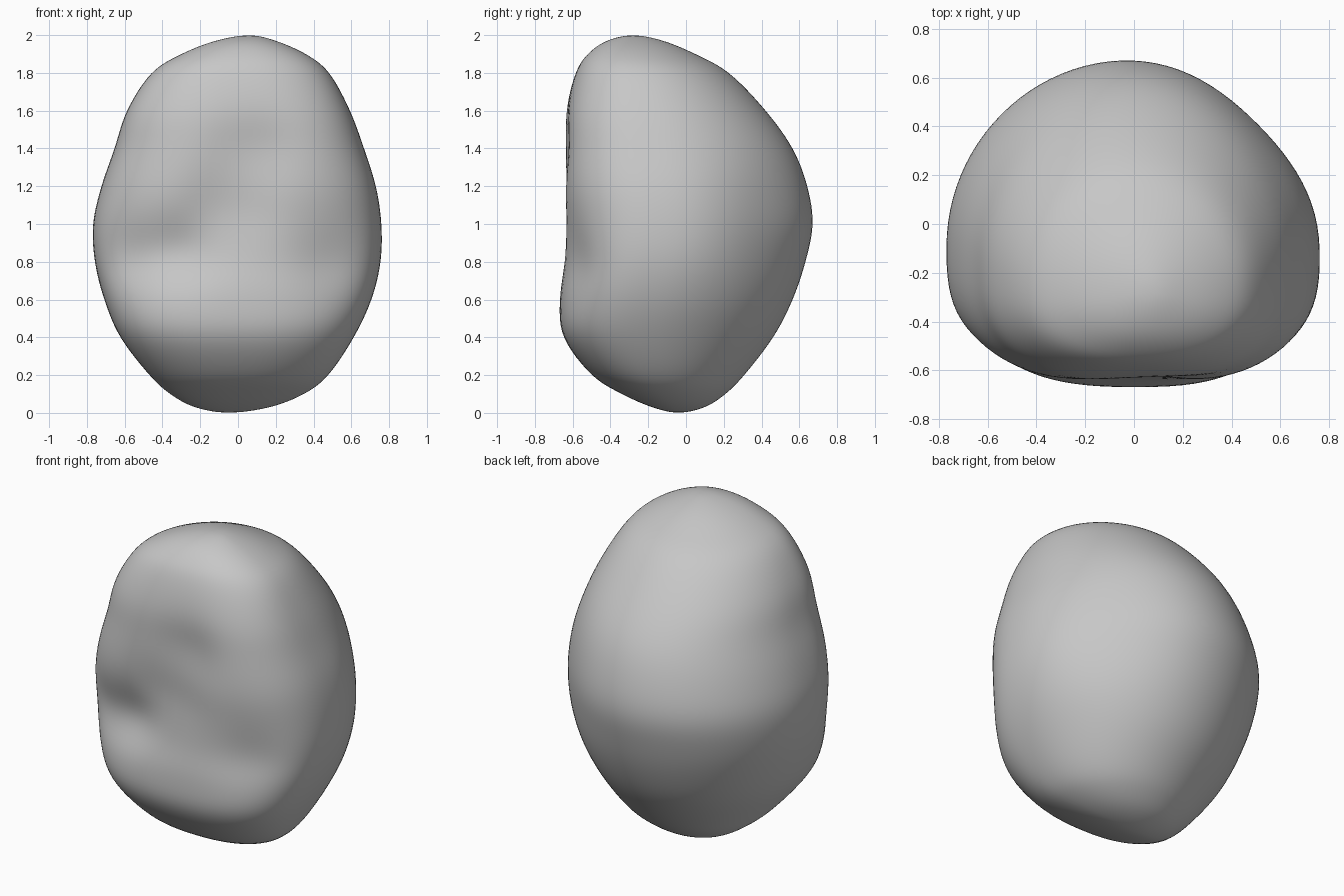
import bpy, bmesh, math
from mathutils import Vector

cube = bpy.data.objects.get("Cube")
if cube:
    bpy.data.objects.remove(cube)

# Outline rows: height, left and right extents in x, front and back extents in y
ROWS = [
    (0, -.05, -.05, -.04, -.04),
    (.03, -.23, .17, -.18, .1),
    (.1, -.36, .35, -.34, .21),
    (.2, -.47, .48, -.5, .31),
    (.4, -.625, .615, -.65, .465),
    (.6, -.71, .71, -.67, .57),
    (.8, -.76, .76, -.65, .64),
    (1, -.77, .765, -.65, .68),
    (1.2, -.725, .735, -.66, .65),
    (1.4, -.655, .67, -.655, .57),
    (1.6, -.59, .595, -.64, .425),
    (1.8, -.46, .485, -.585, .23),
    (1.9, -.3, .36, -.52, .05),
    (1.97, -.12, .2, -.42, -.12),
    (2, .06, .06, -.28, -.28),
]
# Hollows: centre x, y, z, then radius and depth
HOLLOWS = [
    (.08, -.64, 1.38, .19, .045), (-.06, -.64, 1.1, .19, .055), (-.3, -.63, .86, .17, .07),
    (-.56, -.58, .82, .18, .055), (.5, -.6, .78, .2, .035), (.52, .42, 1, .4, .055),
]
SEGMENTS, STEPS = 96, 6


def spline(a, b, c, d, t):
    return b + .5 * t * (c - a + t * (2*a - 5*b + 4*c - d + t * (3*(b - c) + d - a)))


def mirrored(row):
    z, x0, x1, y0, y1 = row
    return (z, x1, x0, y1, y0)


def power(v, n):
    return math.copysign(abs(v) ** (2 / n), v)


def ring_point(row, angle):
    z, x0, x1, y0, y1 = row
    cx, cy = (x0 + x1) / 2, y0 + .42 * (y1 - y0)
    c, s = math.cos(angle), math.sin(angle)
    # Squarer towards the front, round at the back and near the ends
    n = 2 + .75 * max(0, 1 - (z - 1) ** 4) * (s < 0)
    x = cx + power(c, n) * (x1 - x0) / 2
    y = cy + power(s, n) * (y1 - cy if s > 0 else cy - y0)
    point = Vector((x, y, z))
    push = Vector()
    for hx, hy, hz, radius, depth in HOLLOWS:
        gap = (point - Vector((hx, hy, hz))).length / radius
        push -= Vector((hx / 2, hy, 0)).normalized() * depth * math.exp(-gap * gap)
    return point + push


# Smooth the rows into many rings
padded = [mirrored(ROWS[1])] + ROWS + [mirrored(ROWS[-2])]
rings = []
for i in range(len(ROWS) - 1):
    for k in range(STEPS):
        rings.append([spline(*column, k / STEPS) for column in zip(*padded[i:i + 4])])

# Skin the rings and close both ends on a point
bm = bmesh.new()
loops = [[bm.verts.new(ring_point(r, math.tau * j / SEGMENTS)) for j in range(SEGMENTS)]
         for r in rings[1:]]
ends = [bm.verts.new((r[1], r[3], r[0])) for r in (ROWS[0], ROWS[-1])]
for j in range(SEGMENTS):
    k = (j + 1) % SEGMENTS
    for low, high in zip(loops, loops[1:]):
        bm.faces.new((low[j], low[k], high[k], high[j]))
    bm.faces.new((ends[0], loops[0][k], loops[0][j]))
    bm.faces.new((loops[-1][j], loops[-1][k], ends[1]))
# Soften the row spacing and the hollow edges
for _ in range(6):
    bmesh.ops.smooth_vert(bm, verts=bm.verts, factor=.5,
                          use_axis_x=True, use_axis_y=True, use_axis_z=True)
bmesh.ops.recalc_face_normals(bm, faces=bm.faces)
mesh = bpy.data.meshes.new("boulder")
bm.to_mesh(mesh)
bm.free()
mesh.shade_smooth()
boulder = bpy.data.objects.new("boulder", mesh)
bpy.context.collection.objects.link(boulder)

# Plain grey stone
stone = bpy.data.materials.new("grey stone")
stone.use_nodes = True
stone.diffuse_color = (.57, .57, .57, 1)
stone.node_tree.nodes["Principled BSDF"].inputs["Base Color"].default_value = (.57, .57, .57, 1)
mesh.materials.append(stone)
